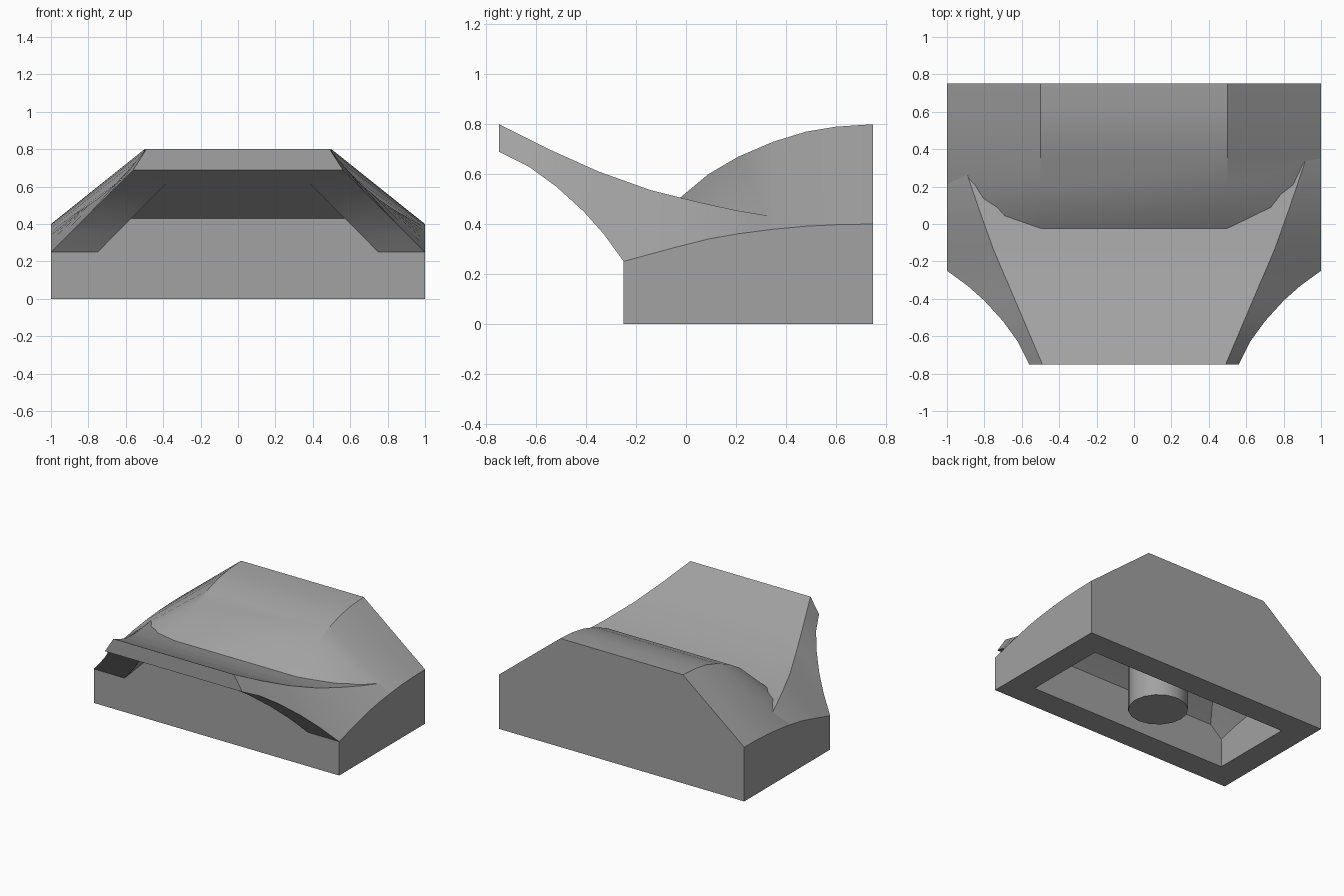
import bpy, bmesh

cube = bpy.data.objects.get("Cube")
if cube:
    bpy.data.objects.remove(cube, do_unlink=True)

grey = bpy.data.materials.new("mid_grey")
grey.use_nodes = True
colour = (0.36, 0.36, 0.36, 1)
grey.diffuse_color = colour
grey.node_tree.nodes["Principled BSDF"].inputs["Base Color"].default_value = colour

# Profiles: y against height or half width
ROOF = [(-.25, .3), (-.03, .5), (.09, .6), (.21, .67), (.35, .73), (.48, .77), (.6, .79), (.75, .8)]
LIP_TOP = [(-.75, .8), (-.55, .7), (-.35, .61), (-.14, .535), (.04, .49), (.2, .455),
           (.35, .43), (.48, .415), (.59, .403), (.75, .4)]
LIP_WIDTH = [(-.75, .49), (-.35, .66), (-.14, .75), (.04, .815), (.2, .87), (.35, .92),
             (.48, .955), (.59, .985), (.75, 1)]
WEB = [(-.75, .69), (-.63, .63), (-.52, .55), (-.41, .45), (-.33, .36), (-.25, .25)]


def at(profile, y):
    for (y0, v0), (y1, v1) in zip(profile, profile[1:]):
        if y <= y1:
            return v0 + (v1 - v0) * (y - y0) / (y1 - y0)
    return profile[-1][1]


def side_height(y):
    return .4 - .3 * (.8 - at(ROOF, y))


def loft(name, sections):
    """Skin mirrored half sections, each a (y, [(x, z), ...]) pair."""
    bm = bmesh.new()
    rings = []
    for y, half in sections:
        full = half + [(-x, z) for x, z in reversed(half)]
        rings.append([bm.verts.new((x, y, z)) for x, z in full])
    for a, b in zip(rings, rings[1:]):
        for i in range(len(a)):
            j = (i + 1) % len(a)
            bm.faces.new((a[i], a[j], b[j], b[i]))
    bm.faces.new(rings[0])
    bm.faces.new(rings[-1])
    bmesh.ops.remove_doubles(bm, verts=bm.verts, dist=.0005)
    bmesh.ops.recalc_face_normals(bm, faces=bm.faces)
    mesh = bpy.data.meshes.new(name)
    bm.to_mesh(mesh)
    bm.free()
    mesh.materials.append(grey)
    obj = bpy.data.objects.new(name, mesh)
    bpy.context.collection.objects.link(obj)
    return obj


def activate(obj):
    bpy.ops.object.select_all(action='DESELECT')
    obj.select_set(True)
    bpy.context.view_layer.objects.active = obj


# Body with the overhanging lip and its two side webs
sections = []
for y in sorted({p[0] for p in WEB + LIP_TOP if p[0] <= -.25}):
    web = at(WEB, y)
    under = max(web, .69 - .52 * (y + .75))
    sections.append((y, [(at(LIP_WIDTH, y), at(LIP_TOP, y)), (1.25 - web, web),
                         (1.1 - web, web), (1 - web, web), (1 - under, under)]))
for y in sorted({p[0] for p in ROOF + LIP_TOP if p[0] >= -.25}):
    sections.append((y, [(at(LIP_WIDTH, y), at(LIP_TOP, y)), (1, side_height(y)),
                         (1, 0), (.75, 0), (.57, 0)]))
body = loft("body_with_lip", sections)

# Curved roof with sloping shoulders
roof = loft("curved_roof", [(y, [(.5, h), (1, side_height(y)), (.99, .15)]) for y, h in ROOF])

# Hollow underside
sections = []
for y in (-.0625, .09, .21, .35, .48, .5625):
    top, low = at(ROOF, y) - .18, side_height(y) - .09
    sections.append((y, [(.8125 - (top - low) / .86, top), (.8125, low), (.8125, -.1)]))
cavity = loft("cavity_cutter", sections)
cavity.hide_render = True
for part in (body, roof):
    activate(part)
    cut = part.modifiers.new("hollow", 'BOOLEAN')
    cut.operation = 'DIFFERENCE'
    cut.solver = 'EXACT'
    cut.object = cavity
    bpy.ops.object.modifier_apply(modifier=cut.name)
bpy.data.objects.remove(cavity, do_unlink=True)

# Post under the roof
bpy.ops.mesh.primitive_cylinder_add(vertices=16, radius=.2, depth=.55, location=(0, .25, .275))
post = bpy.context.object
post.name = "underside_post"
post.data.materials.append(grey)

for part in (body, roof, post):
    activate(part)
    bpy.ops.object.shade_smooth_by_angle(angle=.52)
